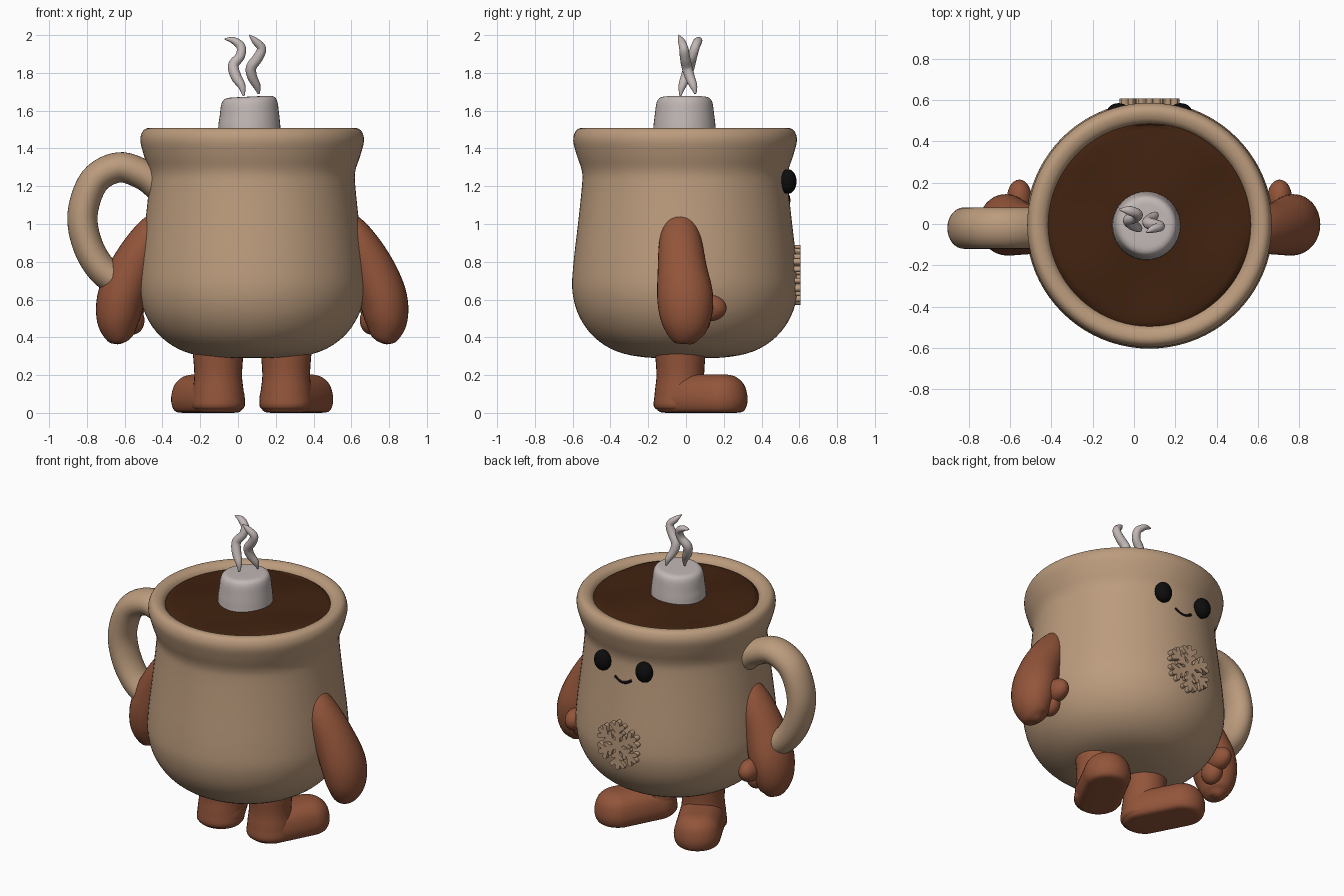
import bpy, bmesh, math
from mathutils import Vector, Matrix

cube = bpy.data.objects.get("Cube")
if cube:
    bpy.data.objects.remove(cube, do_unlink=True)

CX = 0.075   # the mug's own axis
CY = -0.005


def material(name, rgb):
    m = bpy.data.materials.new(name)
    m.use_nodes = True
    m.diffuse_color = (*rgb, 1)
    bsdf = next(n for n in m.node_tree.nodes if n.type == 'BSDF_PRINCIPLED')
    bsdf.inputs["Base Color"].default_value = (*rgb, 1)
    bsdf.inputs["Roughness"].default_value = 0.7
    return m


TAN = material("tan ceramic", (0.50, 0.33, 0.205))
BROWN = material("warm brown", (0.29, 0.09, 0.042))
COCOA = material("dark cocoa", (0.052, 0.016, 0.005))
WHITE = material("soft white", (0.54, 0.48, 0.465))
BLACK = material("black", (0.004, 0.004, 0.004))


def finish(name, bm, mat, angle=50):
    bmesh.ops.remove_doubles(bm, verts=bm.verts, dist=1e-5)
    bmesh.ops.recalc_face_normals(bm, faces=bm.faces)
    mesh = bpy.data.meshes.new(name)
    bm.to_mesh(mesh)
    bm.free()
    mesh.materials.append(mat)
    ob = bpy.data.objects.new(name, mesh)
    bpy.context.collection.objects.link(ob)
    bpy.ops.object.select_all(action='DESELECT')
    ob.select_set(True)
    bpy.context.view_layer.objects.active = ob
    bpy.ops.object.shade_smooth_by_angle(angle=math.radians(angle))
    return ob


def spline(points, steps=5):
    """Catmull-Rom through tuples of any length."""
    pts = [Vector(p) for p in points]
    pts = [2 * pts[0] - pts[1]] + pts + [2 * pts[-1] - pts[-2]]
    out = []
    for a, b, c, d in zip(pts, pts[1:], pts[2:], pts[3:]):
        for i in range(steps):
            t = i / steps
            out.append(0.5 * (2 * b + (c - a) * t + (2 * a - 5 * b + 4 * c - d) * t * t
                              + (3 * b - a - 3 * c + d) * t ** 3))
    return out + [pts[-2]]


def skin_rings(bm, rings):
    loops = [[bm.verts.new(p) for p in ring] for ring in rings]
    n = len(loops[0])
    for lo, hi in zip(loops, loops[1:]):
        for i in range(n):
            j = (i + 1) % n
            bm.faces.new((lo[i], lo[j], hi[j], hi[i]))
    for end in (loops[0], loops[-1]):
        bm.faces.new(end)


def lathe(profile, segments=64, steps=4):
    bm = bmesh.new()
    ring_angles = [math.tau * i / segments for i in range(segments)]
    skin_rings(bm, [[(max(r, 0.002) * math.cos(a), max(r, 0.002) * math.sin(a), z)
                     for a in ring_angles] for r, z in spline(profile, steps)])
    return bm


def sweep(points, segments=24, steps=5):
    """Elliptical tube; each point is x, y, z, in-plane radius, y radius."""
    path = spline(points, steps)
    rings = []
    for k, p in enumerate(path):
        nxt, prv = path[min(k + 1, len(path) - 1)], path[max(k - 1, 0)]
        tangent = Vector(nxt[:3]) - Vector(prv[:3])
        side = tangent.cross(Vector((0, 1, 0))).normalized()
        other = side.cross(tangent).normalized()
        ra, rb = max(p[3], 0.003), max(p[4], 0.003)
        rings.append([Vector(p[:3]) + side * ra * math.cos(a) + other * rb * math.sin(a)
                      for a in (math.tau * i / segments for i in range(segments))])
    bm = bmesh.new()
    skin_rings(bm, rings)
    return bm


def ellipsoid(centre, radii):
    bm = bmesh.new()
    bmesh.ops.create_uvsphere(bm, u_segments=28, v_segments=18, radius=1)
    bm.transform(Matrix.Translation(centre) @ Matrix.Diagonal((*radii, 1)))
    return bm


def place(bm, side, offset=(0, 0, 0)):
    """Mirror a part about the mug's axis for side -1."""
    bm.transform(Matrix.Translation(offset))
    if side < 0:
        bm.transform(Matrix.Translation((2 * CX, 0, 0)) @ Matrix.Diagonal((-1, 1, 1, 1)))
    return bm


AXIS = (CX, CY, 0)

# Mug with flared, rolled rim
mug = lathe([(0, .29), (.2, .293), (.36, .325), (.48, .4), (.56, .51), (.596, .64),
             (.592, .78), (.567, 1.0), (.546, 1.2), (.546, 1.28), (.572, 1.36),
             (.592, 1.44), (.58, 1.49), (.55, 1.508), (.51, 1.497), (.488, 1.465),
             (.485, 1.42), (.3, 1.4), (0, 1.4)], 80)
finish("mug_body", place(mug, 1, AXIS), TAN)

# Cocoa with gentle ripples
cocoa = lathe([(0, 1.44), (.25, 1.44), (.49, 1.45), (.494, 1.47), (.44, 1.484),
               (.3, 1.492), (.15, 1.495), (0, 1.496)], 64)
for v in cocoa.verts:
    if v.co.z > 1.475:
        v.co.z += 0.012 * math.sin(9 * v.co.x + 1.5) * math.cos(8 * v.co.y - 1)
finish("cocoa_surface", place(cocoa, 1, AXIS), COCOA)

# Marshmallow with a slightly tilted top
mallow = lathe([(0, 1.45), (.155, 1.45), (.165, 1.5), (.157, 1.58), (.147, 1.645),
                (.125, 1.67), (.08, 1.674), (0, 1.674)], 40)
for v in mallow.verts:
    if v.co.z > 1.55:
        v.co.z += 0.05 * v.co.x
finish("marshmallow", place(mallow, 1, (.06, -.008, 0)), WHITE)

# Two steam wisps
steam = {
    "steam_left": [(.03, -.03, 1.68, .006, .006), (.02, -.02, 1.73, .02, .02),
                   (-.01, 0, 1.78, .028, .028), (-.025, .02, 1.84, .028, .028),
                   (.012, .035, 1.89, .025, .025), (.015, .05, 1.94, .024, .024),
                   (-.025, .065, 1.972, .018, .022), (-.07, .07, 1.98, .004, .004)],
    "steam_right": [(.11, .05, 1.69, .006, .006), (.1, .04, 1.73, .02, .02),
                    (.075, .02, 1.78, .026, .026), (.07, .005, 1.83, .028, .028),
                    (.105, -.005, 1.88, .027, .027), (.125, -.012, 1.93, .024, .024),
                    (.09, -.025, 1.97, .018, .018), (.06, -.04, 2.0, .003, .003)],
}
for name, points in steam.items():
    finish(name, sweep(points, 16), WHITE)

# Handle
path = [(-.42, 1.2), (-.5, 1.26), (-.63, 1.3), (-.76, 1.23), (-.822, 1.06),
        (-.8, .9), (-.725, .765), (-.62, .69), (-.48, .66)]
finish("handle", sweep([(x, -.02, z, .08, .1) for x, z in path], 32, 7), TAN)

# Arms, hands, legs and feet on both sides
for side, label in ((1, "left"), (-1, "right")):
    arm = sweep([(.57, -.03, 1.05, .005, .01), (.58, -.03, 1.02, .055, .07),
                 (.63, -.03, .92, .095, .11), (.705, -.02, .77, .12, .13),
                 (.765, -.005, .62, .127, .148), (.785, 0, .5, .115, .135),
                 (.78, .005, .41, .08, .095), (.775, .01, .375, .04, .05),
                 (.773, .01, .365, .003, .003)], 32)
    finish(label + "_arm", place(arm, side), BROWN)
    finish(label + "_thumb", place(ellipsoid((.705, .125, .555), (.06, .09, .07)), side), BROWN)
    finish(label + "_palm", place(ellipsoid((.705, .06, .49), (.06, .07, .075)), side), BROWN)

    leg = lathe([(0, .02), (.13, .02), (.136, .1), (.126, .2), (.126, .4), (0, .4)], 32)
    finish(label + "_leg", place(leg, side, (.255, -.03, 0)), BROWN)

    foot = lathe([(0, 0), (.06, 0), (.115, .006), (.137, .04), (.14, .09), (.122, .15),
                  (.08, .19), (.03, .203), (0, .204)], 40)
    toe = Vector((.108, .21, 0))
    for v in foot.verts:
        if v.co.dot(toe) > 1e-6:
            v.co += toe
    finish(label + "_foot", place(foot, side, (.255, -.025, 0)), BROWN)

    # Eyes
    eye = ellipsoid((CX + .15, .54, 1.225), (.056, .045, .065))
    finish(label + "_eye", place(eye, side), BLACK)

# Smile
smile = bmesh.new()
arc = [(CX + .06 * t, .54 - .004 * t * t, 1.122 + .025 * t * t, .01, .014)
       for t in (-1, -.5, 0, .5, 1)]
smile.free()
finish("smile", sweep(arc, 12), BLACK)

# Raised snowflake made of rounded bars
flake = bmesh.new()


def bar(start, end, width):
    """Rounded bar in the x-z plane around the flake's centre."""
    a, b = Vector((start[0], 0, start[1])), Vector((end[0], 0, end[1]))
    d = (b - a).normalized() * width
    n = Vector((-d.z, 0, d.x))
    outline = []
    for centre, turn in ((b, -math.pi / 2), (a, math.pi / 2)):
        for i in range(7):
            t = turn + math.pi * i / 6
            outline.append(centre + d * math.cos(t) + n * math.sin(t))
    depth = Vector((0, .05, 0))
    bevel = [a + (p - a) * 1 for p in outline]
    skin_rings(flake, [[p - depth for p in outline], bevel])


for k in range(6):
    ang = math.pi / 2 + k * math.pi / 3

    def polar(r, off=0.0):
        return (r * math.cos(ang) - off * math.sin(ang),
                r * math.sin(ang) + off * math.cos(ang))

    bar((0, 0), polar(.142), .016)
    for s in (-1, 1):
        bar(polar(.05), polar(.08, s * .032), .012)
        bar(polar(.092), polar(.128, s * .04), .014)
finish("snowflake", place(flake, 1, (CX, .607, .73)), TAN, 35)
